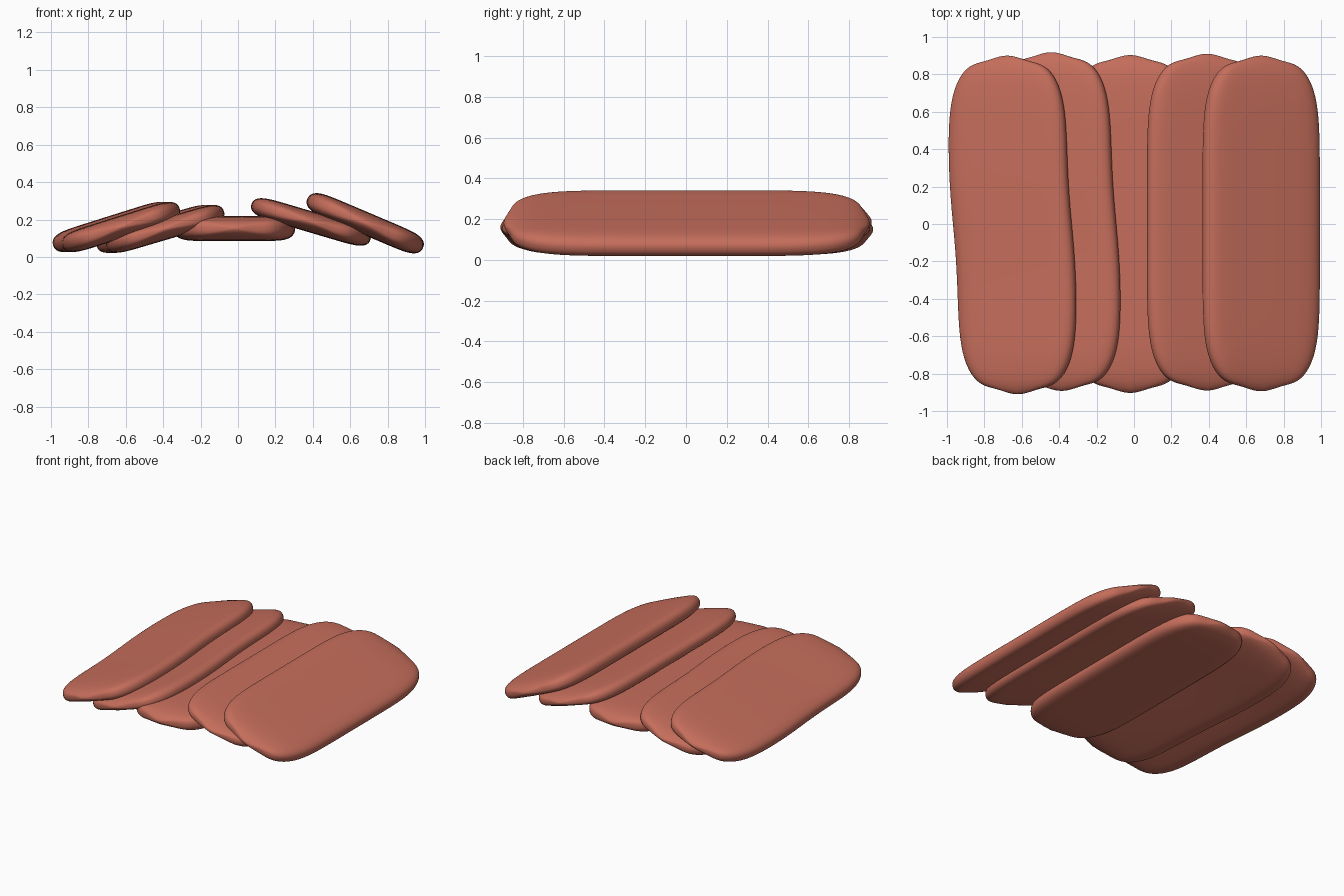
import bpy, bmesh, math

if "Cube" in bpy.data.objects:
    bpy.data.objects.remove(bpy.data.objects["Cube"])

mat = bpy.data.materials.new("salmon red")
mat.diffuse_color = (0.56, 0.155, 0.105, 1)
mat.use_nodes = True
mat.node_tree.nodes["Principled BSDF"].inputs["Base Color"].default_value = mat.diffuse_color


def spow(v, p):
    return math.copysign(abs(v) ** p, v)


def slice_slab(name, x, y, z, half_w, half_h, half_len, tilt, sway=0.0):
    """Rounded slab lofted along y, tilted about y; sway gives the gentle S bend."""
    bm = bmesh.new()
    rings, seg, steps = [], 64, 28
    ca, sa = math.cos(math.radians(tilt)), math.sin(math.radians(tilt))
    for i in range(-steps, steps + 1):
        t = i / steps
        s = math.copysign(1 - (1 - abs(t)) ** 2.5, t) * 0.9998
        wide = half_w * (1 - abs(s) ** 6) ** 0.4
        thick = half_h * (1 - abs(s) ** 9) ** 0.5
        bend = sway * math.tanh(3 * s)
        ring = []
        for k in range(seg):
            a = 2 * math.pi * k / seg
            u = wide * spow(math.cos(a), 0.25)
            v = thick * spow(math.sin(a), 0.9)
            # slightly wavy cut ends
            ripple = 0.009 * spow(s, 10) * (math.cos(u / half_w * 8) - 1)
            ring.append(bm.verts.new((x + u * ca - v * sa - bend,
                                      y + s * half_len + ripple,
                                      z + u * sa + v * ca)))
        rings.append(ring)
    for r0, r1 in zip(rings, rings[1:]):
        for k in range(seg):
            n = (k + 1) % seg
            bm.faces.new((r0[k], r0[n], r1[n], r1[k]))
    bm.faces.new(rings[0])
    bm.faces.new(rings[-1])
    bmesh.ops.recalc_face_normals(bm, faces=bm.faces)
    for f in bm.faces:
        f.smooth = True
    me = bpy.data.meshes.new(name)
    bm.to_mesh(me)
    bm.free()
    me.materials.append(mat)
    bpy.context.collection.objects.link(bpy.data.objects.new(name, me))


# five overlapping slices, left to right
slice_slab("outer_left_slice", -0.65, -0.005, 0.16, 0.33, 0.060, 0.905, 17.5, 0.028)
slice_slab("inner_left_slice", -0.415, 0.013, 0.15, 0.33, 0.058, 0.905, 16.5, 0.028)
slice_slab("middle_slice", -0.02, 0.0, 0.152, 0.325, 0.067, 0.903, 0)
slice_slab("inner_right_slice", 0.39, 0.01, 0.187, 0.332, 0.056, 0.900, -16.5)
slice_slab("outer_right_slice", 0.68, 0.003, 0.18, 0.336, 0.060, 0.897, -23)
